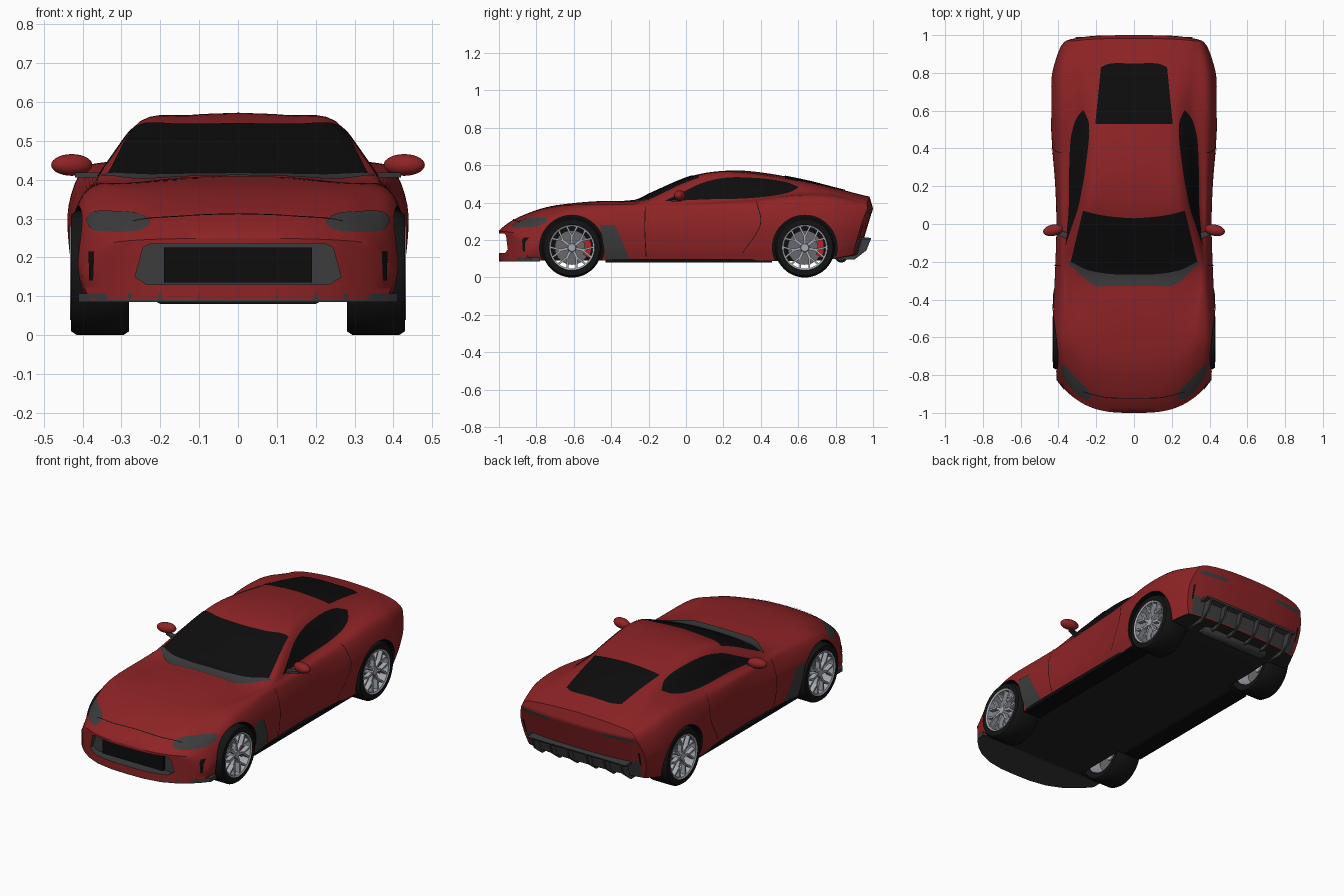
import bpy, bmesh, math
from mathutils import Vector, Matrix
from mathutils.bvhtree import BVHTree

cube = bpy.data.objects.get("Cube")
if cube:
    bpy.data.objects.remove(cube)


def material(name, r, g, b):
    m = bpy.data.materials.new(name)
    m.use_nodes = True
    m.diffuse_color = (r, g, b, 1)
    m.node_tree.nodes["Principled BSDF"].inputs["Base Color"].default_value = (r, g, b, 1)
    return m


RED = material("red paint", .27, .017, .019)
BLACK = material("black", .004, .004, .004)
GREY = material("dark grey", .045, .045, .047)
UNDER = material("underbody", .016, .016, .016)
RUBBER = material("rubber", .007, .007, .007)
SILVER = material("silver", .38, .4, .44)
STEEL = material("brake steel", .14, .14, .15)
CALIPER = material("caliper red", .42, .02, .02)
BODY_MATS = [RED, BLACK, GREY, UNDER]


# ---- helpers ----
def place(axis, u, v, w):
    return Vector({"x": (w, u, v), "y": (u, w, v), "z": (u, v, w)}[axis])


def finish(name, bm, mats, mirror=True, facing=None, slot=0, angle=40):
    bmesh.ops.remove_doubles(bm, verts=bm.verts, dist=1e-5)
    bmesh.ops.recalc_face_normals(bm, faces=bm.faces)
    if facing and sum((f.normal.dot(facing) for f in bm.faces)) < 0:
        bmesh.ops.reverse_faces(bm, faces=bm.faces)
    if slot:
        for f in bm.faces:
            f.material_index = slot
    mesh = bpy.data.meshes.new(name)
    bm.to_mesh(mesh)
    bm.free()
    obj = bpy.data.objects.new(name, mesh)
    bpy.context.collection.objects.link(obj)
    for m in mats:
        mesh.materials.append(m)
    if mirror:
        obj.modifiers.new("mirror", "MIRROR")
    smooth(obj, angle)
    return obj


def smooth(obj, angle=40):
    bpy.ops.object.select_all(action="DESELECT")
    obj.select_set(True)
    bpy.context.view_layer.objects.active = obj
    bpy.ops.object.shade_smooth_by_angle(angle=math.radians(angle))


def spline(points, steps):
    p = [Vector(q) for q in points]
    p = [2 * p[0] - p[1]] + p + [2 * p[-1] - p[-2]]
    out = []
    for a, b, c, d in zip(p, p[1:], p[2:], p[3:]):
        for t in (i / steps for i in range(steps)):
            out.append(b + t / 2 * (c - a + t * (2 * a - 5 * b + 4 * c - d + t * (3 * (b - c) + d - a))))
    return out + [p[-2]]


def curve(*k):
    """Smooth value along the length through (y, value) keys."""
    slope = lambda i, j: (k[j][1] - k[i][1]) / (k[j][0] - k[i][0])
    n = len(k) - 1

    def value(y):
        y = min(max(y, k[0][0]), k[n][0])
        i = max(j for j in range(n) if k[j][0] <= y)
        h = k[i + 1][0] - k[i][0]
        t = (y - k[i][0]) / h
        m0, m1 = slope(max(i - 1, 0), i + 1) * h, slope(i, min(i + 2, n)) * h
        a, b = k[i][1], k[i + 1][1]
        return a + t * (m0 + t * (3 * (b - a) - 2 * m0 - m1 + t * (2 * (a - b) + m0 + m1)))
    return value


def grid(bm, rows):
    vs = [[bm.verts.new(p) for p in row] for row in rows]
    for r, s in zip(vs, vs[1:]):
        for i in range(len(r) - 1):
            bm.faces.new((r[i], r[i + 1], s[i + 1], s[i]))


def prism(bm, outline, axis, a, b):
    ends = [[bm.verts.new(place(axis, u, v, w)) for u, v in outline] for w in (a, b)]
    for e in ends:
        bm.faces.new(e)
    for i in range(len(outline)):
        bm.faces.new((ends[0][i - 1], ends[0][i], ends[1][i], ends[1][i - 1]))


def lathe(name, profile, cy, cz, mats, slot=0, n=48):
    bm = bmesh.new()
    ring = [2 * math.pi * i / n for i in range(n + 1)]
    grid(bm, [[(x, cy + r * math.cos(t), cz + r * math.sin(t)) for t in ring] for r, x in profile])
    return finish(name, bm, mats, slot=slot)


# ---- body shell: lofted cross-sections ----
half_width = curve((-1, .4), (-.8, .418), (-.6, .43), (-.2, .415), (0, .41), (.2, .416), (.4, .431),
                   (.6, .44), (.8, .434), (.93, .41), (1, .39))
top = curve((-1, .25), (-.96, .285), (-.89, .325), (-.75, .375), (-.6, .398), (-.43, .41), (-.27, .412),
            (-.19, .45), (.04, .545), (.235, .572), (.4, .562), (.61, .525), (.82, .475), (1, .432))
roof_x = curve((-1, .25), (-.6, .28), (-.2, .33), (.07, .265), (.25, .245), (.6, .225), (.85, .25), (1, .27))
roof_z = curve((-1, .245), (-.9, .305), (-.75, .365), (-.6, .39), (-.25, .4), (.07, .535), (.25, .55),
               (.6, .505), (.85, .455), (1, .415))
belt_x = curve((-1, .33), (-.6, .345), (-.2, .37), (.07, .345), (.3, .335), (.6, .315), (.8, .325), (1, .33))
belt_z = curve((-1, .235), (-.9, .285), (-.75, .345), (-.6, .385), (-.2, .392), (.07, .412), (.3, .425),
               (.6, .45), (.8, .442), (1, .4))
inset = curve((-1, .03), (-.6, .03), (.07, .022), (.6, .04), (1, .03))
shoulder_z = curve((-1, .2), (-.85, .28), (-.6, .355), (-.2, .36), (.1, .38), (.35, .395), (.6, .425),
                   (.8, .415), (1, .37))
wide_z = curve((-1, .16), (-.6, .27), (.1, .27), (.6, .31), (1, .28))
floor_z = curve((-1, .09), (.4, .09), (.7, .09), (1, .12))
COLS = 8


def warp(x, y, z):
    """Round the nose and tail in plan and lean the tail panel."""
    front, rear = max(0, (-.5 - y) / .5) ** 2, max(0, (y - .6) / .4) ** 2
    bow = (abs(x) / .4) ** 3
    return Vector((x, y + .16 * bow * front - (.04 * bow + .3 * abs(z - .37)) * rear, z))


def section(y):
    w, f, zw, t = half_width(y), floor_z(y), wide_z(y), top(y)
    side = spline([(w - .025, f), (w - .006, f + .4 * (zw - f)), (w, zw), (w - inset(y), shoulder_z(y)),
                   (belt_x(y), belt_z(y)), (roof_x(y), roof_z(y)),
                   (roof_x(y) / 2, t - .25 * (t - roof_z(y))), (0, t)], 5)
    return [((w - .025) * i / COLS, f) for i in range(COLS)], side


bm = bmesh.new()
loft = []
for i in range(81):
    y = -1 + i / 40
    under, side = section(y)
    half = under + [tuple(p) for p in side]
    ring = half + [(-x, z) for x, z in reversed(half[:-1])]
    loft.append([warp(x, y, z) for x, z in ring])
grid(bm, loft)
for y in (-1, 1):
    grid(bm, [[warp(p.x * j / COLS, y, p.y) for j in range(-COLS, COLS + 1)] for p in section(y)[1]])
bmesh.ops.remove_doubles(bm, verts=bm.verts, dist=1e-5)
bmesh.ops.recalc_face_normals(bm, faces=bm.faces)
for f in bm.faces:
    if f.normal.z < -.6 and f.calc_center_median().z < .14:
        f.material_index = 3
skin = BVHTree.FromBMesh(bm)
body = finish("body", bm, BODY_MATS, mirror=False)

# ---- wheel arches and grille opening ----
AXLES = {"front": -.61, "rear": .635}
HUB = .16
cutters = [lathe(n + "_arch_cutter", [(0, .27), (.173, .27), (.173, .6), (0, .6)], y, HUB, BODY_MATS, 1)
           for n, y in AXLES.items()]
bm = bmesh.new()
mouth = [(.225, .235), (.245, .225), (.265, .15), (.235, .13)]
prism(bm, mouth + [(-x, z) for x, z in reversed(mouth)], "y", -1.2, -.93)
cutters.append(finish("grille_cutter", bm, BODY_MATS, mirror=False, slot=2))
for c in cutters:
    c.hide_render = True
    mod = body.modifiers.new("cut", "BOOLEAN")
    mod.operation, mod.solver, mod.object = "DIFFERENCE", "EXACT", c
    bpy.context.view_layer.objects.active = body
    bpy.ops.object.modifier_apply(modifier=mod.name)
for c in cutters:
    bpy.data.objects.remove(c)
smooth(body)


# ---- thin plates laid onto the shell ----
def plate(name, lower, upper, axis, sign, mat, rows=8):
    away = place(axis, 0, 0, sign)
    lo, hi = spline(lower, 6), spline(upper, 6)
    out = []
    for r in range(rows + 1):
        row = []
        for p, q in zip(lo, hi):
            u, v = p.lerp(q, r / rows)
            start = place(axis, u, v, 3 * sign)
            hit = skin.ray_cast(start, -away)[0] or skin.find_nearest(place(axis, u, v, .4 * sign))[0]
            row.append(hit + .004 * away)
        out.append(row)
    bm = bmesh.new()
    grid(bm, out)
    finish(name, bm, [mat], facing=away)


def seam(name, pts, axis, sign, du, dv):
    plate(name, pts, [(u + du, v + dv) for u, v in pts], axis, sign, BLACK, 1)


glass_base = [(0, -.268), (.12, -.265), (.24, -.245), (.335, -.2)]
plate("windshield", glass_base, [(0, .03), (.09, .036), (.18, .048), (.27, .07)], "z", 1, BLACK, 14)
plate("cowl", [(0, -.328), (.12, -.328), (.22, -.32), (.355, -.2)], glass_base, "z", 1, GREY)
plate("rear_window", [(0, .85), (.12, .85), (.175, .83)], [(0, .53), (.1, .53), (.205, .53)], "z", 1, BLACK)
plate("side_window",
      [(-.11, .408), (0, .413), (.12, .418), (.3, .422), (.45, .435), (.55, .455), (.6, .48)],
      [(-.11, .412), (0, .465), (.1, .51), (.23, .535), (.4, .53), (.53, .511), (.6, .485)], "x", 1, BLACK)
plate("fender_vent", [(-.43, .095), (-.3, .095)], [(-.46, .28), (-.38, .28)], "x", 1, GREY)
plate("headlight", [(.227, .287), (.25, .272), (.3, .266), (.37, .27), (.39, .29)],
      [(.227, .293), (.25, .312), (.3, .319), (.37, .319), (.39, .302)], "y", -1, GREY)
plate("bumper_slit", [(.373, .14), (.383, .14)], [(.37, .215), (.385, .215)], "y", -1, BLACK)
plate("tail_light", [(.17, .343), (.345, .343)], [(.17, .364), (.345, .364)], "y", 1, GREY)
plate("rear_slit", [(.358, .2), (.366, .2)], [(.358, .28), (.37, .28)], "y", 1, BLACK)
plate("diffuser_panel", [(0, .125), (.2, .125), (.35, .125)], [(0, .2), (.2, .2), (.36, .225)], "y", 1, GREY)
seam("door_front_seam", [(-.22, .38), (-.222, .25), (-.215, .11)], "x", 1, .004, 0)
seam("door_rear_seam", [(.375, .41), (.395, .28), (.3, .13)], "x", 1, .004, 0)
seam("hood_seam", [(0, -.925), (.15, -.92), (.27, -.89)], "z", 1, 0, .004)

# ---- front trim ----
bm = bmesh.new()
prism(bm, [(-.19, .135), (.19, .135), (.19, .226), (-.19, .226)], "y", -.95, -.925)
finish("grille_mesh", bm, [BLACK], mirror=False)
bm = bmesh.new()
edge = [tuple(warp(x, -1, 0)[:2]) for x in (.41, .38, .34, .28, .2, .1)]
edge = edge + [(0, -1)] + [(-x, y) for x, y in reversed(edge)]
prism(bm, edge + [(-.41, -.78), (.41, -.78)], "z", .085, .107)
finish("front_splitter", bm, [GREY], mirror=False)

# ---- sills, diffuser and exhaust ----
bm = bmesh.new()
prism(bm, [(-.43, .08), (.46, .08), (.46, .1), (-.43, .1)], "x", .3, .405)
finish("side_sill", bm, [BLACK])
bm = bmesh.new()
for x in (.06, .17, .28):
    prism(bm, [(.78, .1), (.9, .095), (.965, .145), (.99, .21), (.9, .21)], "x", x - .006, x + .006)
prism(bm, [(.9, .198), (.985, .202), (.99, .212), (.9, .216)], "x", 0, .31)
finish("diffuser_fins", bm, [GREY])
lathe("muffler", [(0, 0), (.035, 0), (.035, .2), (.025, .22), (0, .22)], .83, .115, [GREY])

# ---- door mirrors ----
bm = bmesh.new()
tilt = Matrix.Translation((.428, -.033, .438)) @ Matrix.Rotation(-.2, 4, "Z") @ Matrix.Diagonal((.054, .03, .028, 1))
bmesh.ops.create_uvsphere(bm, u_segments=24, v_segments=14, radius=1, matrix=tilt)
finish("mirror_housing", bm, [RED])
bm = bmesh.new()
prism(bm, [(.34, -.085), (.42, -.05), (.42, -.025), (.34, -.05)], "z", .406, .418)
finish("mirror_stalk", bm, [GREY])


# ---- wheels ----
def bar(bm, cy, p, q, width, x0, x1):
    a, b = (Vector((cy + r * math.cos(t), HUB + r * math.sin(t))) for r, t in (p, q))
    side = (b - a).orthogonal().normalized() * width / 2
    prism(bm, [a - side, b - side, b + side, a + side], "x", x0, x1)


SPOKES = 7
for n, cy in AXLES.items():
    lathe(n + "_tire", [(.118, .285), (.15, .28), (.16, .295), (.16, .415), (.15, .43), (.123, .43), (.118, .42),
                        (.118, .285)], cy, HUB, [RUBBER])
    lathe(n + "_rim", [(.117, .288), (.112, .3), (.112, .41), (.112, .428), (.121, .432), (.123, .425)],
          cy, HUB, [SILVER])
    lathe(n + "_hub", [(0, .424), (.02, .424), (.026, .415), (.026, .34), (0, .34)], cy, HUB, [SILVER])
    lathe(n + "_brake_disc", [(0, .36), (.092, .36), (.092, .348), (0, .348)], cy, HUB, [STEEL])
    bm = bmesh.new()
    for i in range(SPOKES):
        t = math.pi / 2 + 2 * math.pi * i / SPOKES
        bar(bm, cy, (.015, t), (.064, t), .014, .395, .42)
        for s in (-.24, .24):
            bar(bm, cy, (.058, t), (.115, t + s), .01, .398, .424)
    finish(n + "_spokes", bm, [SILVER])
    bm = bmesh.new()
    arc = [(r, s * a) for r, s in ((.07, 1), (.106, -1)) for a in (-.55, -.2, .2, .55)]
    prism(bm, [(cy + r * math.cos(a), HUB + r * math.sin(a)) for r, a in arc], "x", .34, .39)
    finish(n + "_caliper", bm, [CALIPER])
